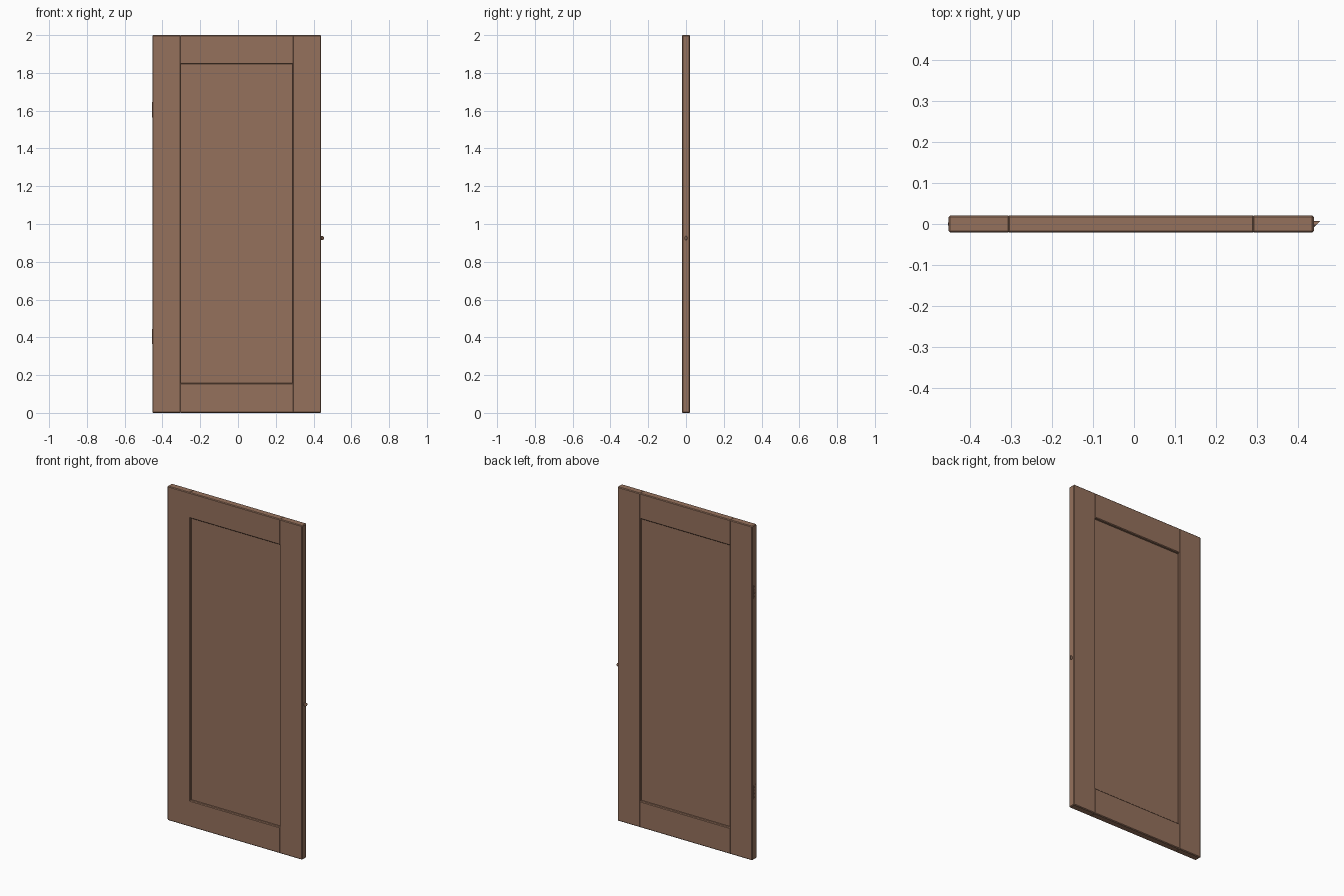
import bpy, bmesh, math
from mathutils import Matrix, Vector

if "Cube" in bpy.data.objects:
    bpy.data.objects.remove(bpy.data.objects["Cube"])


def material(name, rgb):
    m = bpy.data.materials.new(name)
    m.diffuse_color = (*rgb, 1)
    m.use_nodes = True
    m.node_tree.nodes["Principled BSDF"].inputs["Base Color"].default_value = m.diffuse_color
    return m


WOOD = material("brown wood", (0.30, 0.165, 0.107))


def finish(name, bm):
    bmesh.ops.recalc_face_normals(bm, faces=bm.faces)
    me = bpy.data.meshes.new(name)
    bm.to_mesh(me)
    bm.free()
    me.materials.append(WOOD)
    ob = bpy.data.objects.new(name, me)
    bpy.context.collection.objects.link(ob)
    return ob


def board(name, x, y, z, chamfer=0.0):
    """Box from (min, max) ranges, optionally with chamfered edges."""
    bm = bmesh.new()
    bmesh.ops.create_cube(bm, size=1)
    for v in bm.verts:
        v.co = Vector([r[0] if c < 0 else r[1] for c, r in zip(v.co, (x, y, z))])
    if chamfer:
        bmesh.ops.bevel(bm, geom=bm.edges[:], offset=chamfer, segments=1, affect='EDGES')
    return finish(name, bm)


T = 0.021          # half thickness of the frame
C = 0.004          # chamfer on the frame boards
LEFT, RIGHT = -0.4535, 0.44
IN_L, IN_R = -0.304, 0.289

# Frame: two stiles, with rails housed slightly into them
board("left_stile", (LEFT, IN_L), (-T, T), (0, 2), C)
board("right_stile", (IN_R, RIGHT), (-T, T), (0, 2), C)
for name, z in (("bottom_rail", (0, 0.157)), ("top_rail", (1.847, 2))):
    board(name, (IN_L - 0.005, IN_R + 0.005), (-T, T), z, C)

# Thin panel recessed on both sides
board("centre_panel", (IN_L - 0.01, IN_R + 0.01), (-0.006, 0.006), (0.147, 1.857))

# Hinge leaves on the left edge, each with a column of raised screws
for label, zc in (("lower", 0.405), ("upper", 1.605)):
    board(label + "_hinge_leaf", (LEFT - 0.0007, LEFT + 0.002),
          (-0.012, 0.012), (zc - 0.04, zc + 0.04))
    bm = bmesh.new()
    for i in range(4):
        pos = Matrix.Translation((LEFT - 0.0005, 0, zc + (i - 1.5) * 0.02))
        bmesh.ops.create_cone(bm, cap_ends=True, segments=10, radius1=0.004, radius2=0.004,
                              depth=0.002, matrix=pos @ Matrix.Rotation(math.pi / 2, 4, 'Y'))
    finish(label + "_hinge_screws", bm)

# Latch bolt: oval prism, its free end cut on a slant
bm = bmesh.new()
bmesh.ops.create_cone(bm, cap_ends=True, segments=16, radius1=1, radius2=1, depth=1,
                      matrix=Matrix.Rotation(math.pi / 2, 4, 'Y'))
for v in bm.verts:
    tip = v.co.x > 0
    y = v.co.y * 0.007
    x = 0.441 + (y + 0.007) if tip else 0.435
    v.co = (x, y, 0.925 + v.co.z * 0.011)
finish("latch_bolt", bm)
